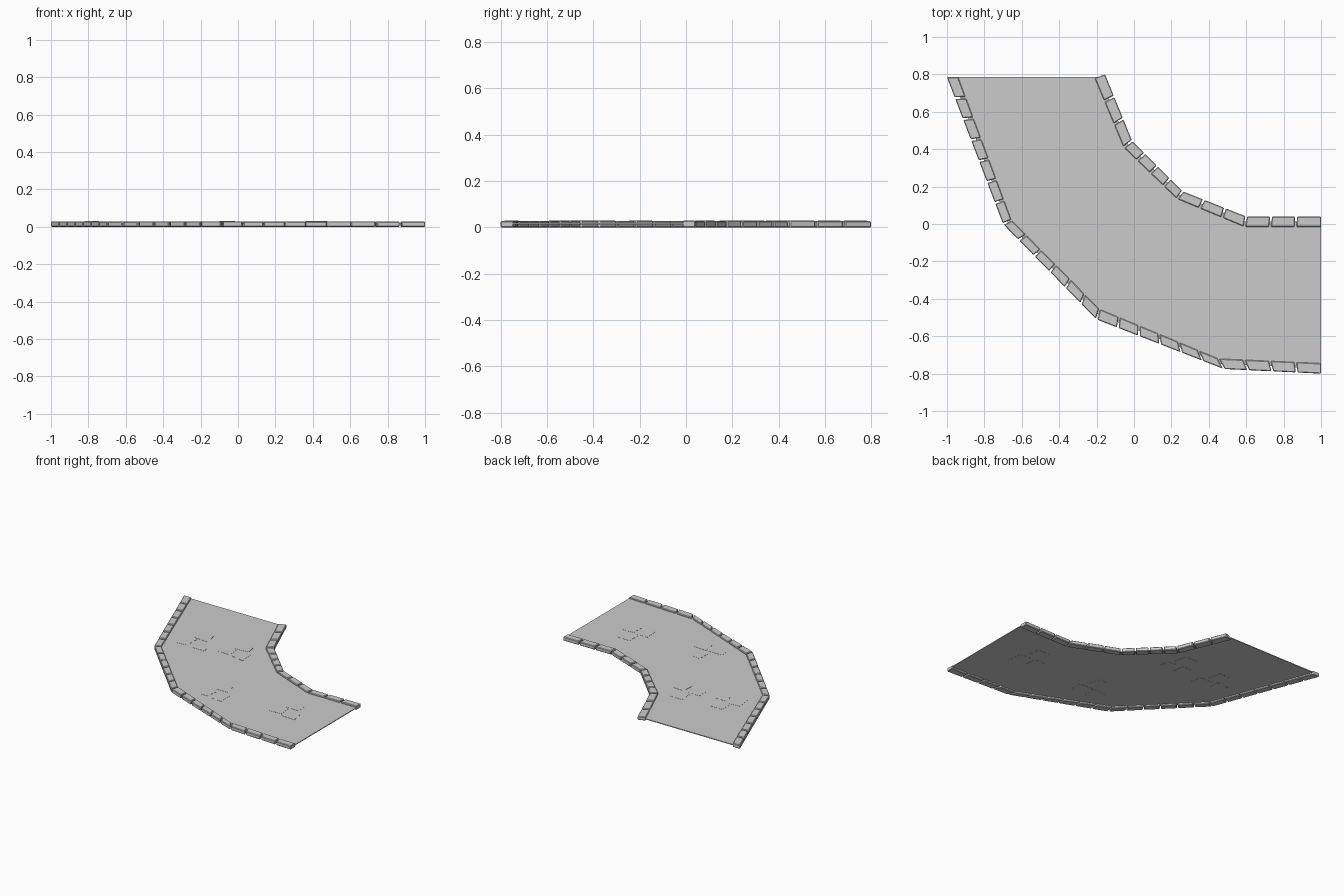
import bpy, bmesh, random
from mathutils import Vector

if "Cube" in bpy.data.objects:
    bpy.data.objects.remove(bpy.data.objects["Cube"])

random.seed(4)

# kerb edge lines (outside of path, road side of path)
OUTER_A = [(-1, .785), (-.70, 0), (-.20, -.51), (.48, -.775), (1, -.80)]
OUTER_B = [(-.94, .785), (-.655, .02), (-.185, -.455), (.45, -.72), (1, -.745)]
INNER_A = [(-.155, .80), (-.01, .445), (.26, .175), (.60, .04), (1, .04)]
INNER_B = [(-.21, .78), (-.055, .41), (.23, .135), (.59, -.015), (1, -.015)]


def prism(bm, pts, z0, z1):
    """Add a closed prism over a 2D outline, returning its geometry."""
    lo = [bm.verts.new((p[0], p[1], z0)) for p in pts]
    hi = [bm.verts.new((p[0], p[1], z1)) for p in pts]
    n = len(pts)
    bm.faces.new(lo[::-1])
    bm.faces.new(hi)
    for i in range(n):
        bm.faces.new((lo[i], lo[(i + 1) % n], hi[(i + 1) % n], hi[i]))


def finish(bm, name, bevel=0):
    bmesh.ops.recalc_face_normals(bm, faces=bm.faces)
    me = bpy.data.meshes.new(name)
    bm.to_mesh(me)
    bm.free()
    ob = bpy.data.objects.new(name, me)
    bpy.context.collection.objects.link(ob)
    if bevel:
        m = ob.modifiers.new("worn_edges", 'BEVEL')
        m.width, m.segments = bevel, 1
    return ob


def kerb(name, side_a, side_b, counts):
    """Row of separate stones between two edge lines."""
    bm = bmesh.new()
    for i, n in enumerate(counts):
        a0, a1 = Vector(side_a[i]), Vector(side_a[i + 1])
        b0, b1 = Vector(side_b[i]), Vector(side_b[i + 1])
        gap = .005 / (a1 - a0).length
        for k in range(n):
            t0 = k / n + (gap if k or i else 0)
            last = k == n - 1 and i == len(counts) - 1
            t1 = (k + 1) / n - (0 if last else gap)
            quad = [a0.lerp(a1, t0), a0.lerp(a1, t1), b0.lerp(b1, t1), b0.lerp(b1, t0)]
            prism(bm, quad, 0, .030 - random.uniform(0, .003))
    return finish(bm, name, .004)


kerb("outer_kerb", OUTER_A, OUTER_B, [7, 6, 6, 4])
kerb("inner_kerb", INNER_A, INNER_B, [3, 4, 3, 3])

# path surface, its sides running under the kerb centre lines
mid = lambda A, B: [(Vector(a) + Vector(b)) / 2 for a, b in zip(A, B)]
outline = mid(OUTER_A, OUTER_B) + mid(INNER_A, INNER_B)[::-1]
outline[-1].y = .785
bm = bmesh.new()
prism(bm, outline, .013, .019)
finish(bm, "path_surface")

# clusters of worn paving stones barely breaking the surface
bm = bmesh.new()
for cx, cy in [(.65, -.30), (.08, -.35), (-.18, .28), (-.50, .25)]:
    for dx, dy in [(-.07, -.05), (.06, -.06), (0, .07)]:
        quad = [(cx + dx + sx * .05 + random.uniform(-.012, .012),
                 cy + dy + sy * .05 + random.uniform(-.012, .012))
                for sx, sy in [(-1, -1), (1, -1), (1, 1), (-1, 1)]]
        prism(bm, quad, .012, .020)
finish(bm, "paving_stones")
